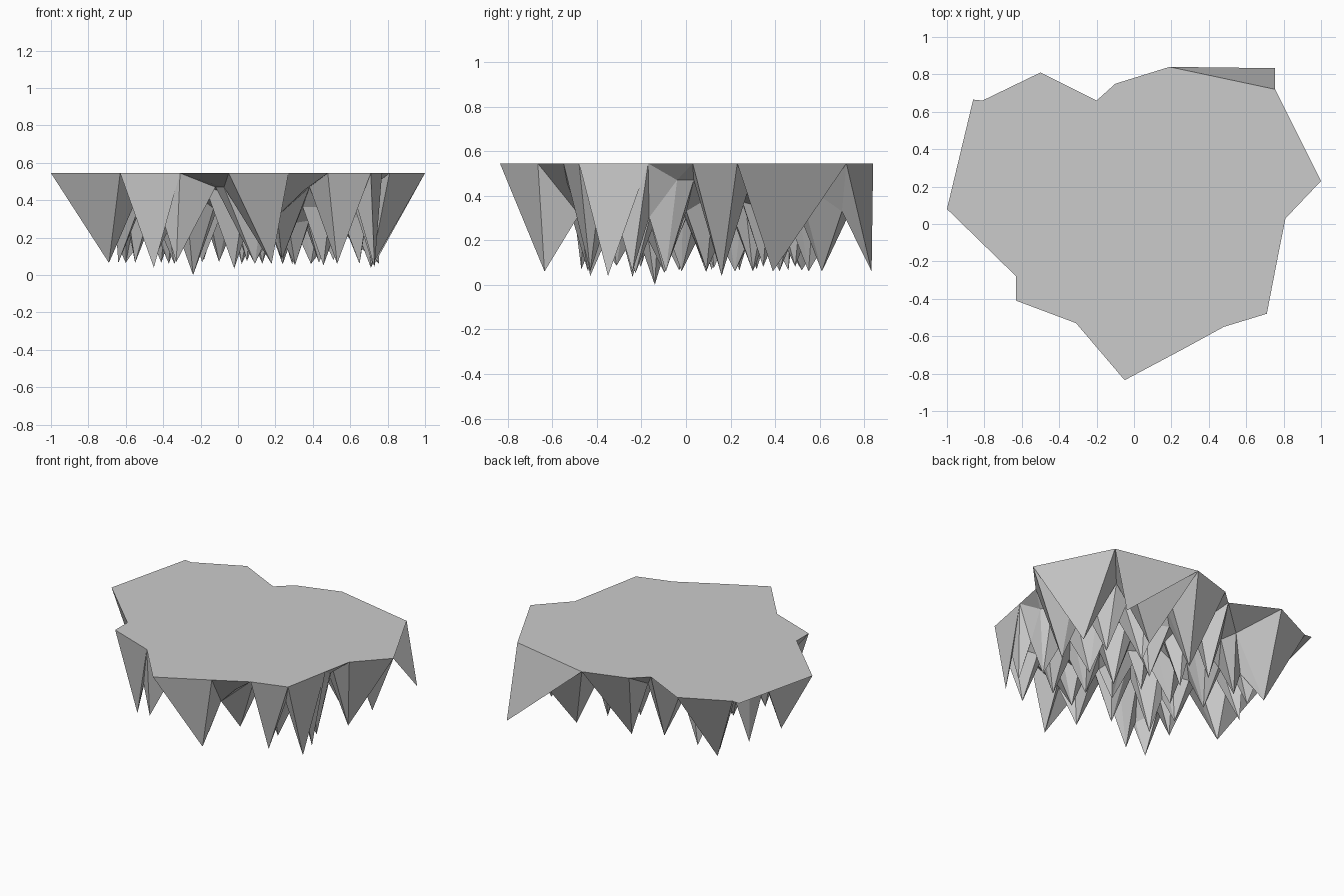
import bpy, bmesh, random
from mathutils import Vector
from mathutils.geometry import delaunay_2d_cdt

if "Cube" in bpy.data.objects:
    bpy.data.objects.remove(bpy.data.objects["Cube"])

random.seed(4)
TOP = 0.545

# flat top outline, counter-clockwise
outline = [(-1, .08), (-.63, -.28), (-.63, -.41), (-.31, -.53), (-.05, -.835), (.27, -.665),
           (.48, -.55), (.71, -.48), (.77, -.17), (.81, .03), (1, .23), (.755, .72),
           (.19, .84), (-.10, .75), (-.20, .66), (-.50, .81), (-.81, .66), (-.86, .665)]
JUT = 12

# main hanging spikes: x, y, tip height
tips = [(.73, -.35, .04), (.72, -.24, .06), (.53, -.43, .06), (.18, -.635, .06),
        (.09, -.44, .06), (-.33, -.47, .07), (-.45, -.43, .04), (-.24, -.14, 0),
        (-.69, -.03, .065), (-.34, -.02, .06), (-.64, .24, .065),
        (-.55, .42, .065), (-.60, .52, .065), (-.41, .46, .065), (-.37, .22, .06),
        (.29, .42, .06), (.39, .61, .06), (.73, .39, .06), (.71, .16, .04),
        (.65, -.09, .06), (.13, .30, .06), (.02, .55, .06), (-.02, -.24, .035)]

# a few more spikes filling the middle
for _ in range(500):
    x, y = random.uniform(-.5, .6), random.uniform(-.35, .52)
    if all((x - t[0]) ** 2 + (y - t[1]) ** 2 > .19 ** 2 for t in tips):
        tips.append((x, y, random.uniform(.05, .09)))

# notches halfway between neighbouring spikes, higher when they are further apart
flat = [Vector(t[:2]) for t in tips]
res = delaunay_2d_cdt(flat, [], [], 0, 1e-5)
notches = [(.60, .70, .33), (.21, -.48, .315)]
for a, b in res[1]:
    pa, pb = res[0][a], res[0][b]
    gap = (pa - pb).length
    m = (pa + pb) / 2
    if gap < .6 and all((m - Vector(n[:2])).length > .07 for n in notches):
        notches.append((m.x, m.y, min(.47, .07 + gap * random.uniform(.9, 1.7))))

# underside rim: the outline plus one spike that juts past the top
rim = [(x, y, TOP) for x, y in outline]
rim.insert(JUT, (.755, .833, .06))
points = rim + tips + notches
res = delaunay_2d_cdt([Vector(p[:2]) for p in points], [], [list(range(len(rim)))], 1, 1e-5)

bm = bmesh.new()
verts = []
for co, src in zip(res[0], res[3]):
    z = points[src[0]][2] if src else TOP
    verts.append(bm.verts.new((co.x, co.y, z)))
index = {s: i for i, src in enumerate(res[3]) for s in src}

# underside, facing down
for f in res[2]:
    bm.faces.new([verts[i] for i in reversed(f)])

# flat top and the slope over the jutting spike
rim_v = [verts[index[i]] for i in range(len(rim))]
bm.faces.new([v for i, v in enumerate(rim_v) if i != JUT])
bm.faces.new((rim_v[JUT - 1], rim_v[JUT], rim_v[JUT + 1]))
bmesh.ops.delete(bm, geom=[v for v in bm.verts if not v.link_faces], context='VERTS')
bmesh.ops.recalc_face_normals(bm, faces=bm.faces)

mesh = bpy.data.meshes.new("floating_rock")
bm.to_mesh(mesh)
bm.free()
bpy.context.collection.objects.link(bpy.data.objects.new("floating_rock", mesh))
